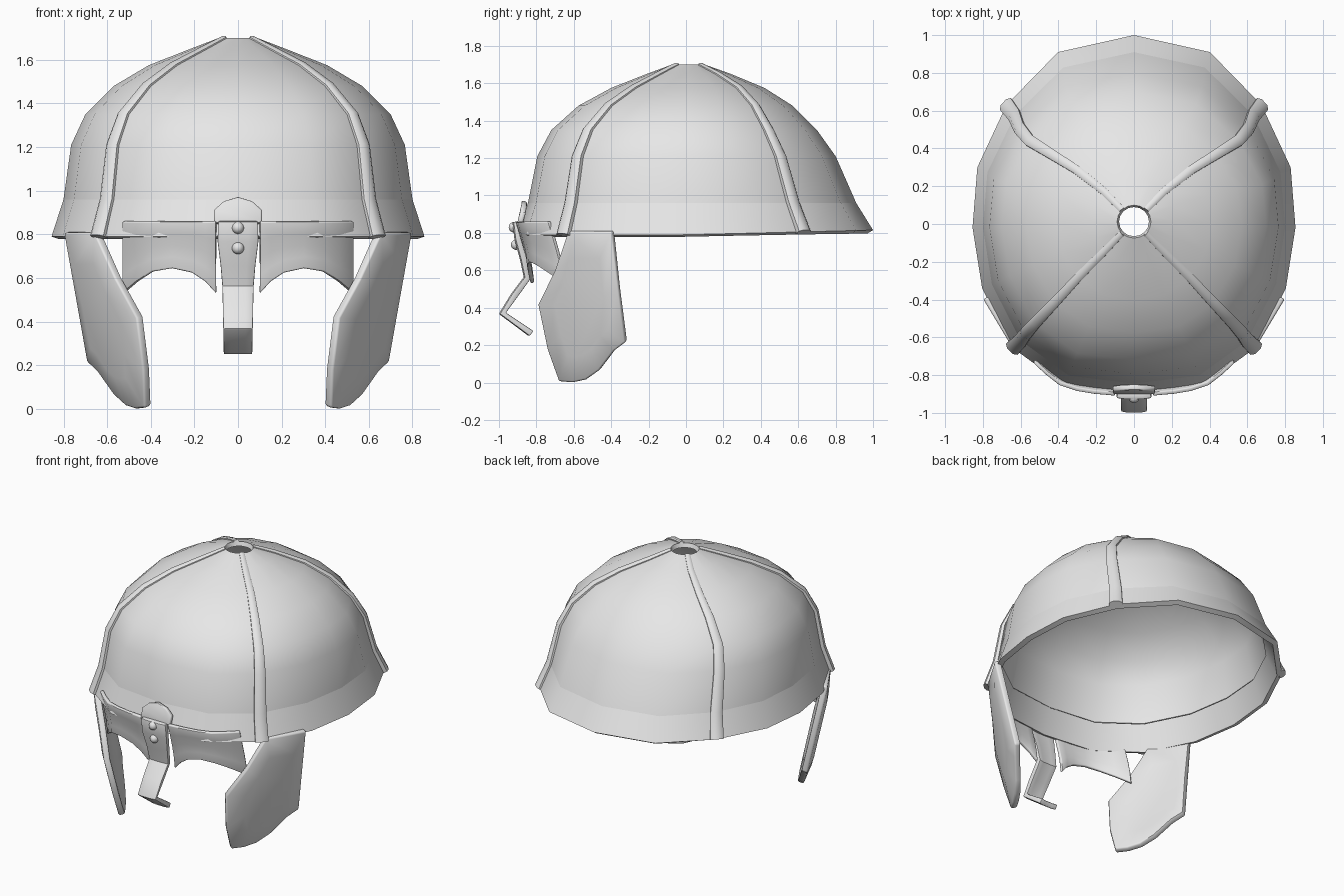
import bpy, bmesh, math
from mathutils import Vector

if "Cube" in bpy.data.objects:
    bpy.data.objects.remove(bpy.data.objects["Cube"], do_unlink=True)

steel = bpy.data.materials.new("pale_steel")
steel.use_nodes = True
steel.diffuse_color = (0.8, 0.8, 0.8, 1)
steel.node_tree.nodes["Principled BSDF"].inputs["Base Color"].default_value = (0.8, 0.8, 0.8, 1)


def finish(obj, thick=0, offset=0, bevel=0, mirror=False, angle=45):
    """Add thickness, rounded edges and symmetry, then shade."""
    if mirror:
        obj.modifiers.new("Mirror", "MIRROR").use_axis[0] = True
    if thick:
        mod = obj.modifiers.new("Solidify", "SOLIDIFY")
        mod.thickness, mod.offset = thick, offset
    if bevel:
        mod = obj.modifiers.new("Bevel", "BEVEL")
        mod.width, mod.segments, mod.limit_method = bevel, 2, "ANGLE"
        mod.angle_limit = math.radians(50)
    bpy.ops.object.select_all(action="DESELECT")
    obj.select_set(True)
    bpy.context.view_layer.objects.active = obj
    bpy.ops.object.convert(target="MESH")
    bpy.ops.object.shade_smooth_by_angle(angle=math.radians(angle))


def make(name, verts, faces, fix=True, **opts):
    me = bpy.data.meshes.new(name)
    me.from_pydata([tuple(v) for v in verts], [], faces)
    if fix:
        bm = bmesh.new()
        bm.from_mesh(me)
        bmesh.ops.recalc_face_normals(bm, faces=bm.faces)
        bm.to_mesh(me)
        bm.free()
    me.materials.append(steel)
    obj = bpy.data.objects.new(name, me)
    bpy.context.collection.objects.link(obj)
    finish(obj, **opts)
    return obj


def grid(rows, closed=False):
    """Flatten equal rows of points into vertices and quads."""
    n = len(rows[0])
    verts = [p for row in rows for p in row]
    faces = []
    for r in range(len(rows) - 1):
        for i in range(n if closed else n - 1):
            j = (i + 1) % n
            faces.append((r * n + i, r * n + j, (r + 1) * n + j, (r + 1) * n + i))
    return verts, faces


# Half outline of the helmet in plan, from back to front
HALF = [(0, 1), (.47, .91), (.79, .63), (.97, .3), (1, -.02),
        (.94, -.38), (.75, -.73), (.43, -.95), (0, -1)]
# Height, half width, front y, back y
RINGS = [(.79, .855, -.90, 1.0), (.96, .80, -.845, .91), (1.21, .765, -.795, .80),
         (1.35, .70, -.72, .70), (1.48, .57, -.575, .57), (1.575, .41, -.40, .42),
         (1.65, .22, -.21, .24), (1.70, .09, -.075, .10)]


def ring_point(ring, i, side=1):
    z, w, front, back = ring
    u, v = HALF[i]
    a = math.pi * i / 8
    k = max(0, (z - 1.4) / .3)          # the outline becomes round at the crown
    u, v = u + (math.sin(a) - u) * k, v + (math.cos(a) - v) * k
    mid, half = (front + back) / 2, (back - front) / 2
    if z < 1.4:
        mid, half = 0, (back if v > 0 else -front)
    y = mid + v * half
    if z < .8:
        z += .025 * max(0, y)
    return Vector((side * u * w, y, z))


def ring(r):
    return [ring_point(r, i, -1) for i in range(9)] + [ring_point(r, i) for i in range(7, 0, -1)]


# Bowl and flared brim
make("dome", *grid([ring(r) for r in RINGS[1:]], True), fix=False, thick=.03, offset=-1)
make("brim_band", *grid([ring(r) for r in RINGS[:2]], True), fix=False, thick=.035, offset=-1)

# Four raised ribs from brim to crown
for name, idx in (("back", 2), ("front", 6)):
    for label, side in (("left", 1), ("right", -1)):
        path = [ring_point(r, idx, side) for r in RINGS]
        rows = []
        for k, p in enumerate(path):
            tan = (path[min(k + 1, 7)] - path[max(k - 1, 0)]).normalized()
            across = Vector((-p.y, p.x, 0)).normalized()
            out = across.cross(tan).normalized()
            w = .042 - .026 * k / 7
            h = .024 - .014 * k / 7
            rows.append([p - across * w - out * .02, p - across * w + out * h * .4,
                         p - across * w * .5 + out * h, p + across * w * .5 + out * h,
                         p + across * w + out * h * .4, p + across * w - out * .02])
        verts, faces = grid(rows, True)
        faces += [tuple(range(6)), tuple(range(42, 48))]
        make(f"rib_{name}_{label}", verts, faces)

# Cheek guards: slanted plates with a slight outward bulge
CHEEK = [(-.62, .81), (-.39, .81), (-.355, .5), (-.32, .22), (-.38, .175), (-.46, .07),
         (-.53, .02), (-.6, .005), (-.67, .01), (-.73, .18), (-.78, .42), (-.69, .6)]


def cheek_point(y, z, bulge):
    return (.41 + .6 * (y + .67) + .25 * z + bulge, y, z)


outer = [cheek_point(y, z, 0) for y, z in CHEEK]
inner = [cheek_point(-.55 + (y + .55) * .6, .4 + (z - .4) * .65, .025) for y, z in CHEEK]
verts, faces = grid([outer, inner], True)
make("cheek_guards", verts, faces + [tuple(range(12, 24))],
     thick=.04, bevel=.01, mirror=True)

# Brow plates with arched lower edges: x, y, lower z
BROW = [(.10, -.90, .53), (.15, -.895, .585), (.21, -.89, .625), (.30, -.875, .645),
        (.39, -.845, .63), (.46, -.79, .585), (.525, -.73, .53)]
rows = []
for t in (0, .25, .5, .75, 1):
    row = []
    for x, y, low in BROW:
        z = .86 + (low - .86) * t
        row.append((x, y + .3 * (.86 - z) - .02 * t ** 4, z))
    rows.append(row)
make("brow_plates", *grid(rows), thick=.022, bevel=.006, mirror=True)

# Bent nose guard: half width, y, z
NASAL = [(.09, -.905, .86), (.092, -.895, .77), (.078, -.865, .66), (.07, -.845, .56),
         (.068, -.915, .465), (.066, -.978, .37), (.064, -.825, .262)]
rows = [[(-w, y, z), (-w * .5, y - .006, z), (w * .5, y - .006, z), (w, y, z)]
        for w, y, z in NASAL]
make("nose_guard", *grid(rows), thick=.034, bevel=.006, angle=30)

# Crest plate above the nose guard
CREST = [(-.11, .85), (.11, .85), (.11, .91), (.065, .95), (0, .97), (-.065, .95), (-.11, .91)]
make("crest_plate", [(x, -.9 + .3 * (z - .85) + x * x, z) for x, z in CREST],
     [tuple(range(7))], thick=.03, bevel=.008)

# Two round rivets
for label, z, y in (("upper", .83, -.92), ("lower", .737, -.908)):
    bpy.ops.mesh.primitive_uv_sphere_add(segments=16, ring_count=10, radius=.028,
                                         location=(0, y, z))
    rivet = bpy.context.object
    rivet.name = f"rivet_{label}"
    rivet.data.materials.append(steel)
    finish(rivet)
